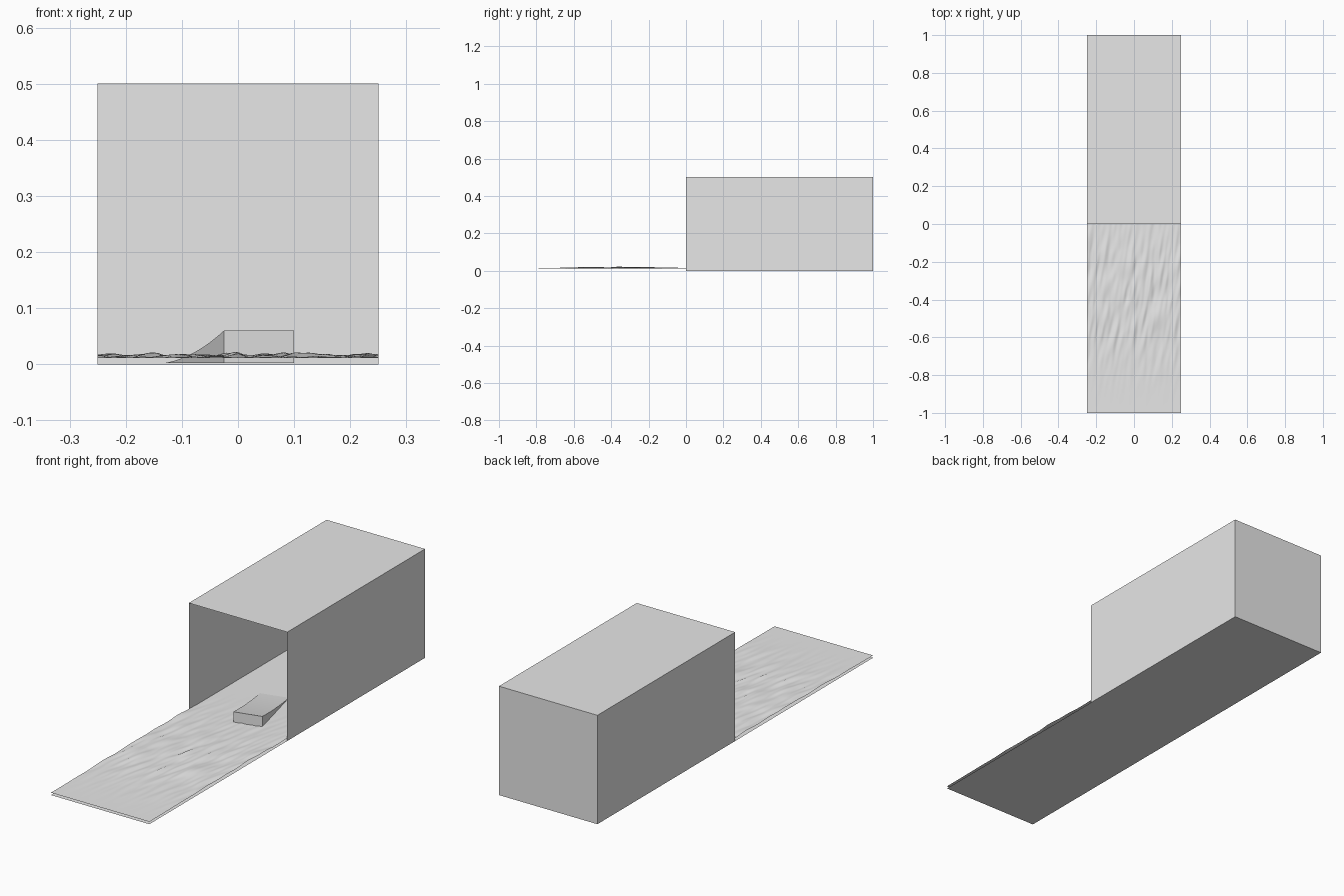
import bpy, bmesh, math
from mathutils import Vector, noise

if "Cube" in bpy.data.objects:
    bpy.data.objects.remove(bpy.data.objects["Cube"])

grey = bpy.data.materials.new("plain_grey")
grey.diffuse_color = (0.8, 0.8, 0.8, 1)
grey.use_nodes = True
grey.node_tree.nodes["Principled BSDF"].inputs["Base Color"].default_value = grey.diffuse_color


def finish(name, bm, smooth=False):
    me = bpy.data.meshes.new(name)
    bm.to_mesh(me)
    bm.free()
    me.materials.append(grey)
    for p in me.polygons:
        p.use_smooth = smooth
    ob = bpy.data.objects.new(name, me)
    bpy.context.collection.objects.link(ob)
    return ob


# Long base sheet under everything
bm = bmesh.new()
bmesh.ops.create_grid(bm, x_segments=1, y_segments=1, size=1)
for v in bm.verts:
    v.co.x *= 0.25
bmesh.ops.reverse_faces(bm, faces=bm.faces[:])
finish("base_sheet", bm)

# Thin-walled shelter, open at the front and resting on the base sheet
bm = bmesh.new()
bmesh.ops.create_cube(bm, size=1)
for v in bm.verts:
    v.co = Vector((v.co.x * 0.5, v.co.y + 0.5, v.co.z * 0.5 + 0.25))
opening = [f for f in bm.faces if f.normal.y < -0.5 or f.normal.z < -0.5]
bmesh.ops.delete(bm, geom=opening, context='FACES_ONLY')
finish("shelter", bm)

# Rippled ground: streaks stretched along y, fading away from y = -0.35
bm = bmesh.new()
bmesh.ops.create_grid(bm, x_segments=100, y_segments=260, size=1)
for v in bm.verts:
    x, y = v.co.x * 0.25, v.co.y
    fade = 0.5 + 0.5 * math.cos(math.pi * min(1, abs(y + 0.35) / 0.65))
    streak = noise.noise(Vector(((x - 0.15 * y) * 42, y * 7, 3.1)))
    z = 0.011 + fade * max(0, 0.0045 + 0.009 * streak)
    v.co = Vector((x, y, z))
finish("rippled_ground", bm, True)

# Curved kicker ramp, its tall end at the opening and turned slightly
bm = bmesh.new()
length, width, steps = 0.54, 0.129, 14
profile = [(0, 0.002)]
for i in range(steps):
    s = length * 0.8 * i / (steps - 1)
    profile.append((s, 0.06 * (1 - s / length) ** 2))
turn = math.radians(14)
side = Vector((math.cos(turn), math.sin(turn), 0))
back = Vector((-math.sin(turn), math.cos(turn), 0))
start = Vector((-0.025, 0.002, 0))
rings = [[bm.verts.new(start + side * w + back * s + Vector((0, 0, z)))
          for s, z in profile] for w in (0, width)]
for ring in rings:
    bm.faces.new(ring)
for i in range(len(profile)):
    j = (i + 1) % len(profile)
    bm.faces.new((rings[0][i], rings[0][j], rings[1][j], rings[1][i]))
bmesh.ops.recalc_face_normals(bm, faces=bm.faces[:])
ramp = finish("ramp", bm)
bpy.context.view_layer.objects.active = ramp
ramp.select_set(True)
bpy.ops.object.shade_smooth_by_angle(angle=math.radians(30))
